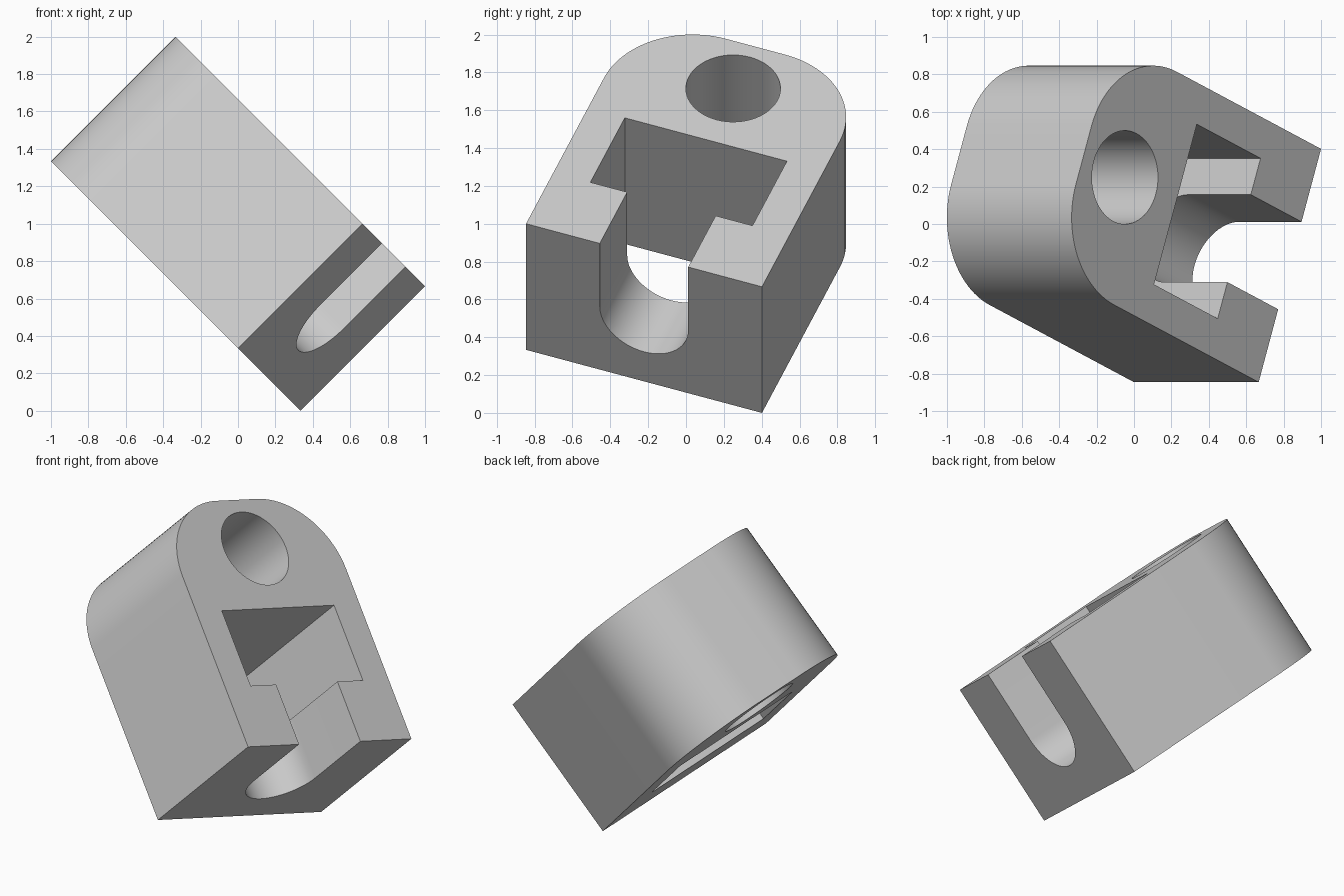
import bpy
import bmesh
from math import sin, cos, pi, sqrt
from mathutils import Matrix, Vector

cube = bpy.data.objects.get("Cube")
if cube:
    bpy.data.objects.remove(cube, do_unlink=True)

WIDTH, LENGTH, THICK = 4 / 3, 5 / 3, 4 / 3 / sqrt(2)
CORNER, BORE = 0.5, 0.25

grey = bpy.data.materials.new("light grey")
grey.use_nodes = True
colour = (0.6, 0.6, 0.6, 1)
grey.diffuse_color = colour
grey.node_tree.nodes["Principled BSDF"].inputs["Base Color"].default_value = colour


def arc(cx, cy, r, start, end, steps):
    angles = [start + (end - start) * i / steps for i in range(steps + 1)]
    return [(cx + r * cos(t), cy + r * sin(t)) for t in angles]


def extrude(name, points, place, push):
    """Make a prism: place maps each profile point to 3D, push is the extrusion."""
    bm = bmesh.new()
    face = bm.faces.new([bm.verts.new(place(*p)) for p in points])
    result = bmesh.ops.extrude_face_region(bm, geom=[face])
    moved = [v for v in result["geom"] if isinstance(v, bmesh.types.BMVert)]
    bmesh.ops.translate(bm, verts=moved, vec=Vector(push))
    bmesh.ops.recalc_face_normals(bm, faces=bm.faces[:])
    mesh = bpy.data.meshes.new(name)
    bm.to_mesh(mesh)
    bm.free()
    mesh.materials.append(grey)
    obj = bpy.data.objects.new(name, mesh)
    bpy.context.collection.objects.link(obj)
    return obj


# Block with two rounded corners at the far end
half = WIDTH / 2
inner, top = half - CORNER, LENGTH - CORNER
outline = [(-half, 0), (half, 0)]
outline += arc(inner, top, CORNER, 0, pi / 2, 24)
outline += arc(-inner, top, CORNER, pi / 2, pi, 24)
block = extrude("clamp_block", outline, lambda x, y: (x, y, 0), (0, 0, THICK))

# Cutters: round bore, rectangular nut pocket, round-bottomed bolt slot
through = (0, 0, THICK + 0.4)
below = lambda x, y: (x, y, -0.2)
bore = extrude("bore_cutter", arc(0, LENGTH - 1 / 3, BORE, 0, 2 * pi, 64)[:-1],
               below, through)
px, y0, y1 = 0.458, 0.41, 0.925
pocket = extrude("pocket_cutter", [(-px, y0), (px, y0), (px, y1), (-px, y1)],
                 below, through)
slot_profile = arc(0, THICK / 2, BORE, pi, 2 * pi, 32)
slot_profile += [(BORE, THICK + 0.2), (-BORE, THICK + 0.2)]
slot = extrude("slot_cutter", slot_profile, lambda x, z: (x, -0.2, z),
               (0, 0.2 + (y0 + y1) / 2, 0))

bpy.context.view_layer.objects.active = block
for cutter in (bore, pocket, slot):
    cutter.hide_render = True
    mod = block.modifiers.new(cutter.name, "BOOLEAN")
    mod.operation = "DIFFERENCE"
    mod.solver = "EXACT"
    mod.object = cutter
    bpy.ops.object.modifier_apply(modifier=mod.name)
    bpy.data.objects.remove(cutter, do_unlink=True)

# Tilt the block: its thickness rises diagonally and its plan is twisted
k = sqrt(0.5)
s = k / 2
c = sqrt(1 - s * s)
across = Vector((s * k, c, -s * k))
along = Vector((-c * k, s, c * k))
normal = Vector((k, 0, k))
turn = Matrix((across, along, normal)).transposed().to_4x4()
block.data.transform(Matrix.Translation((1 / 6, -0.222, 1 / 6)) @ turn)

bpy.ops.object.select_all(action="DESELECT")
block.select_set(True)
bpy.context.view_layer.objects.active = block
bpy.ops.object.shade_smooth_by_angle(angle=pi / 6)
